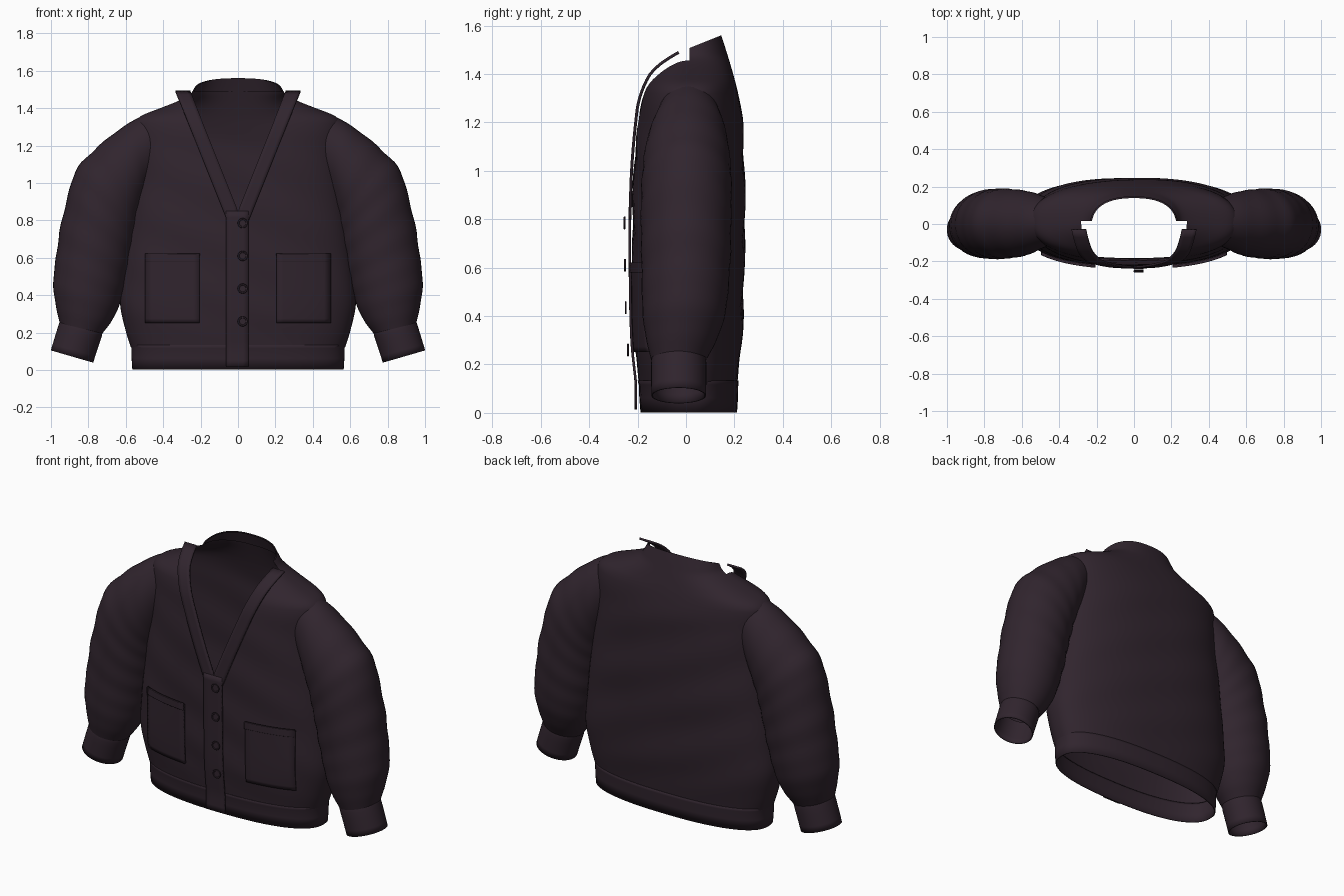
import bpy, bmesh, math
from mathutils import Vector

if "Cube" in bpy.data.objects:
    bpy.data.objects.remove(bpy.data.objects["Cube"])

mat = bpy.data.materials.new("dark plum knit")
mat.diffuse_color = (0.030, 0.018, 0.027, 1)
mat.use_nodes = True
mat.node_tree.nodes["Principled BSDF"].inputs["Base Color"].default_value = mat.diffuse_color


def interp(keys, t):
    """Smooth curve through (t, value) keys."""
    if t <= keys[0][0]:
        return keys[0][1]
    if t >= keys[-1][0]:
        return keys[-1][1]
    n = len(keys)

    def slope(i):
        a, b = keys[max(i - 1, 0)], keys[min(i + 1, n - 1)]
        return (b[1] - a[1]) / (b[0] - a[0])
    for i in range(n - 1):
        (t0, v0), (t1, v1) = keys[i], keys[i + 1]
        if t <= t1:
            h = t1 - t0
            s = (t - t0) / h
            return ((2*s**3 - 3*s*s + 1) * v0 + (s**3 - 2*s*s + s) * h * slope(i)
                    + (3*s*s - 2*s**3) * v1 + (s**3 - s*s) * h * slope(i + 1))


def finish(name, bm, thick=0, angle=40):
    bmesh.ops.recalc_face_normals(bm, faces=bm.faces)
    me = bpy.data.meshes.new(name)
    bm.to_mesh(me)
    bm.free()
    me.materials.append(mat)
    ob = bpy.data.objects.new(name, me)
    bpy.context.collection.objects.link(ob)
    if thick:
        m = ob.modifiers.new("thickness", 'SOLIDIFY')
        m.thickness, m.offset = thick, 0
    bpy.ops.object.select_all(action='DESELECT')
    ob.select_set(True)
    bpy.context.view_layer.objects.active = ob
    bpy.ops.object.shade_smooth_by_angle(angle=math.radians(angle))
    return ob


def loft(rows, closed):
    """Skin a list of equal-length point rows."""
    bm = bmesh.new()
    vs = [[bm.verts.new(p) for p in r] for r in rows]
    n = len(rows[0])
    for a, b in zip(vs, vs[1:]):
        for j in range(n if closed else n - 1):
            k = (j + 1) % n
            bm.faces.new((a[j], a[k], b[k], b[j]))
    return bm


# body profiles by height: half width, front depth, back depth
W = [(.12, .572), (.2, .598), (.35, .63), (.5, .622), (.7, .60), (.9, .575), (1.05, .555),
     (1.2, .55), (1.32, .55), (1.36, .515), (1.40, .415), (1.44, .315), (1.47, .26), (1.5, .238), (1.57, .2)]
F = [(.12, -.195), (.3, -.213), (.6, -.22), (.9, -.22), (1.2, -.203), (1.3, -.188), (1.36, -.165),
     (1.44, -.1), (1.5, -.05), (1.57, -.03)]
B = [(.12, .212), (.35, .234), (.6, .24), (.8, .245), (1.0, .241), (1.2, .234), (1.3, .22),
     (1.4, .195), (1.5, .165), (1.57, .142)]
N, YC = 2.4, 0.015


def ring(w, f, b, z, segs=80, wave=0):
    pts = []
    for i in range(segs):
        a = 2 * math.pi * i / segs
        c, s = math.cos(a), math.sin(a)
        d = abs(s) ** (2 / N) * ((b - YC) if s > 0 else (YC - f))
        x = w * math.copysign(abs(c) ** (2 / N), c)
        rip = 1 + wave * math.sin(22 * z + 9 * x)
        pts.append((x, YC + math.copysign(d, s) * rip, z))
    return pts


def body_ring(z, grow=0):
    wave = .015 * max(0, min(1, (z - .12) * 6, (1.35 - z) * 6))
    return ring(interp(W, z) + grow, interp(F, z) - grow, interp(B, z) + grow, z, wave=wave)


def front_y(x, z):
    k = min(1, abs(x) / interp(W, z))
    return YC - (YC - interp(F, z)) * (1 - k ** N) ** (1 / N)


def cut(bm, co, no, region):
    """Cut along a plane inside a region and remove the far side there."""
    fs = [f for f in bm.faces if region(f.calc_center_median())]
    geom = fs + list({e for f in fs for e in f.edges}) + list({v for f in fs for v in f.verts})
    bmesh.ops.bisect_plane(bm, geom=geom, plane_co=co, plane_no=no)


def neckline(bm):
    # V opening in the front
    for s in (1, -1):
        cut(bm, (s * .04, 0, .85), (s * 1, 0, -.4), lambda c: c.y < YC and c.z > .7)
    # sloped top edge at the back
    cut(bm, (0, .02, 1.51), (0, -.05, .125), lambda c: c.z > 1.45)

    def gone(c):
        if c.y < YC and (c.z > 1.455 or abs(c.x) < .04 + .4 * (c.z - .85)):
            return c.z > .75
        return c.z > 1.51 + .4 * (c.y - .02)
    dead = [f for f in bm.faces if gone(f.calc_center_median())]
    bmesh.ops.delete(bm, geom=dead, context='FACES')


# torso
zs = [.12 + 1.2 * i / 48 for i in range(48)] + [1.32 + .25 * i / 25 for i in range(26)]
bm = loft([body_ring(z) for z in zs], True)
neckline(bm)
finish("torso", bm, angle=60)

# back neck band lining
bm = loft([body_ring(1.485 + .085 * i / 8, -.008) for i in range(9)], True)
neckline(bm)
finish("back_neck_band", bm, angle=60)

# ribbed hem
hem = [(0, .562, -.185, .208), (.06, .566, -.19, .212), (.115, .567, -.192, .213), (.132, .572, -.197, .214)]
finish("hem_band", loft([ring(w, f, b, z + .002) for z, w, f, b in hem], True), .006)

# sleeves and cuffs: outer x, outer z, inner x, inner z, half depth, centre y
SL = [(.45, 1.385, .46, 1.0, .125, .01), (.54, 1.345, .485, .95, .15, .01), (.65, 1.275, .505, .89, .172, .005),
      (.77, 1.175, .525, .82, .183, .003), (.865, 1.07, .54, .74, .187, .002), (.91, .93, .56, .65, .187, 0),
      (.95, .76, .58, .55, .185, 0), (.972, .61, .605, .45, .18, -.003), (.988, .47, .63, .36, .172, -.008),
      (.975, .35, .67, .27, .148, -.018), (.953, .25, .725, .195, .115, -.03)]
CU = [(.95, .258, .728, .198, .108, -.03), (.958, .235, .732, .178, .111, -.03),
      (.978, .17, .755, .11, .111, -.03), (.998, .104, .777, .04, .11, -.03)]


def tube(name, keys, side, steps, thick=0, wave=0):
    rows = []
    for i in range(steps + 1):
        t = (len(keys) - 1) * i / steps
        ox, oz, ix, iz, d, cy = [interp([(k, r[j]) for k, r in enumerate(keys)], t) for j in range(6)]
        g = 1 + wave * math.sin(t * 5.5) * math.sin(math.pi * i / steps)
        row = []
        for j in range(40):
            a = 2 * math.pi * j / 40
            c, s = math.cos(a) * g, math.sin(a) * g
            row.append((side * ((ox + ix) / 2 + (ox - ix) / 2 * c), cy + d * s,
                        (oz + iz) / 2 + (oz - iz) / 2 * c))
        rows.append(row)
    finish(name, loft(rows, True), thick, 50)


for side, tag in ((1, "left"), (-1, "right")):
    tube(tag + "_sleeve", SL, side, 44, wave=.012)
    tube(tag + "_cuff", CU, side, 6, .006)


def patch(name, x0, x1, z0, z1, depth, thick, nx=8, nz=16):
    """Cloth plate over the front; edges x0, x1 are functions of height."""
    rows = []
    for i in range(nz + 1):
        z = z0 + (z1 - z0) * i / nz
        xs = [x0(z) + (x1(z) - x0(z)) * j / nx for j in range(nx + 1)]
        rows.append([(x, depth(x, z), z) for x in xs])
    finish(name, loft(rows, False), thick)


# button placket
patch("button_placket", lambda z: -.065, lambda z: .057, .015, .85,
      lambda x, z: front_y(x, z) - .012, .01, 4, 24)

# lapel bands along the V
LY = [(.78, -.232), (1.0, -.225), (1.2, -.208), (1.3, -.192), (1.4, -.148), (1.45, -.095), (1.49, -.03)]
for side, tag in ((1, "left"), (-1, "right")):
    patch(tag + "_lapel_band", lambda z: side * max(0, .4 * (z - .85)),
          lambda z: side * (.078 + .4 * (z - .85)), .80, 1.49,
          lambda x, z: interp(LY, z), .012, 4, 30)
    # patch pocket with top band
    for name, z0, z1, off in (("pocket", .252, .615, .01), ("pocket_band", .58, .622, .016)):
        patch(tag + "_" + name, lambda z: side * .205, lambda z: side * .495, z0, z1,
              lambda x, z: front_y(x, z) - off, .01)

# buttons: disc with raised rim
for i, (z, y) in enumerate(((.785, -.254), (.61, -.252), (.435, -.249), (.26, -.24))):
    bm = bmesh.new()
    prof = [(.0, -.001), (.017, -.001), (.019, -.004), (.025, -.004), (.027, 0), (.025, .004), (.0, .004)]
    vs = [bm.verts.new((r, d, 0)) for r, d in prof]
    es = [bm.edges.new(p) for p in zip(vs, vs[1:])]
    bmesh.ops.spin(bm, geom=vs + es, cent=(0, 0, 0), axis=(0, 1, 0), angle=2 * math.pi, steps=24)
    bmesh.ops.remove_doubles(bm, verts=bm.verts, dist=1e-5)
    bmesh.ops.translate(bm, verts=bm.verts, vec=Vector((.025, y, z)))
    finish("button_%d" % (i + 1), bm)
